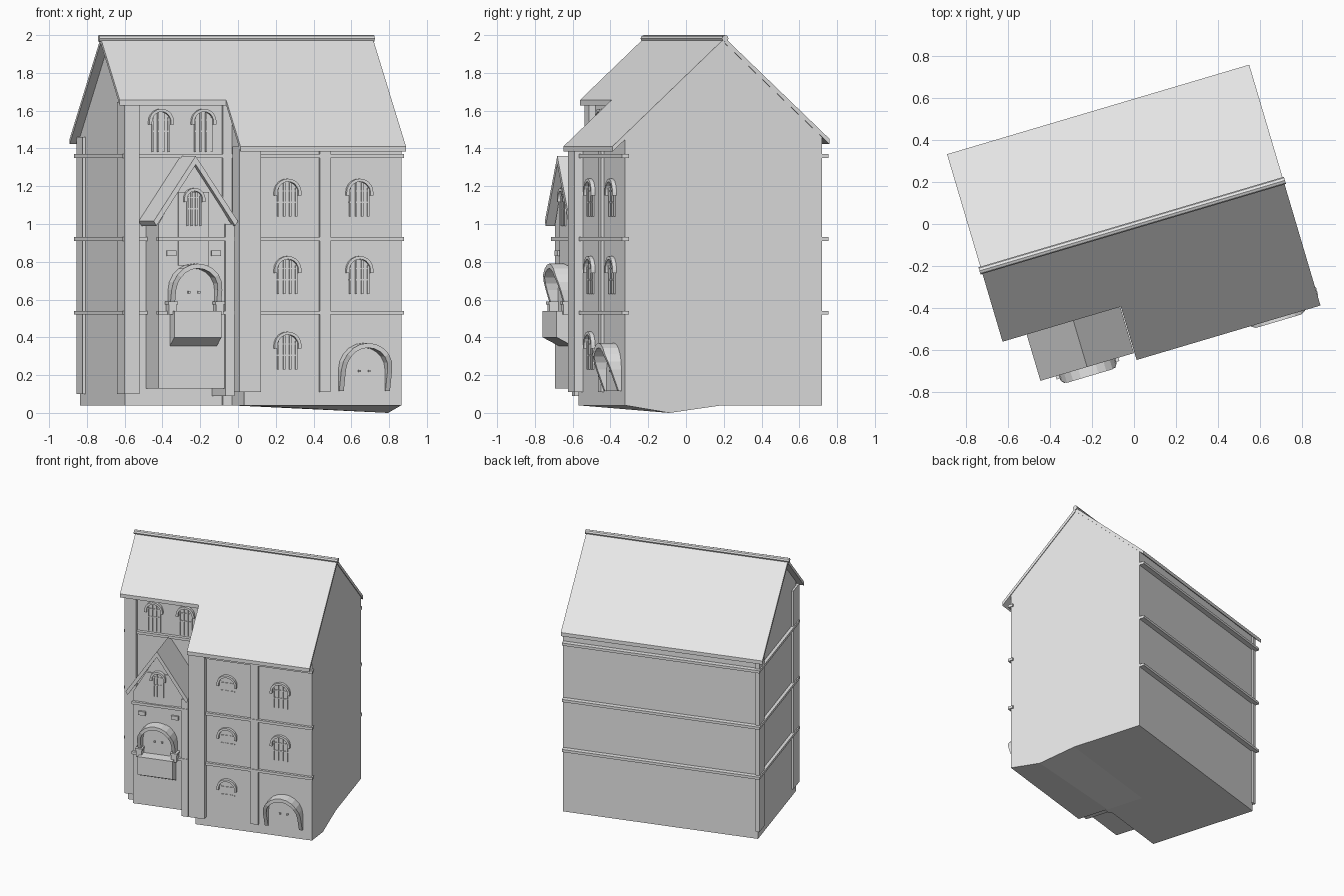
import bpy, bmesh, math

cube = bpy.data.objects.get("Cube")
if cube:
    bpy.data.objects.remove(cube, do_unlink=True)

TURN = math.radians(16.5)  # the house stands turned on its plot
stone = bpy.data.materials.new("pale_grey_stone")
stone.use_nodes = True
stone.diffuse_color = (0.8, 0.8, 0.8, 1)
stone.node_tree.nodes["Principled BSDF"].inputs["Base Color"].default_value = (0.8, 0.8, 0.8, 1)


def finish(name, bm):
    bmesh.ops.recalc_face_normals(bm, faces=bm.faces)
    mesh = bpy.data.meshes.new(name)
    bm.to_mesh(mesh)
    bm.free()
    mesh.materials.append(stone)
    ob = bpy.data.objects.new(name, mesh)
    ob.rotation_euler.z = TURN
    bpy.context.collection.objects.link(ob)
    return ob


def add_prism(bm, pts, a, b, axis="y"):
    """Extrude an outline (x,z) along y, or (y,z) along x."""
    put = (lambda p, t: (p[0], t, p[1])) if axis == "y" else (lambda p, t: (t, p[0], p[1]))
    ends = [[bm.verts.new(put(p, t)) for p in pts] for t in (a, b)]
    for ring in ends:
        bm.faces.new(ring)
    n = len(pts)
    for i in range(n):
        j = (i + 1) % n
        bm.faces.new((ends[0][i], ends[0][j], ends[1][j], ends[1][i]))


def prism(name, pts, a, b, axis="y"):
    bm = bmesh.new()
    add_prism(bm, pts, a, b, axis)
    return finish(name, bm)


def rect(x0, x1, z0, z1):
    return [(x0, z0), (x1, z0), (x1, z1), (x0, z1)]


def box(name, x0, x1, y0, y1, z0, z1):
    return prism(name, rect(x0, x1, z0, z1), y0, y1)


def arch(x, z0, half, height, steps=10):
    """Open outline of an arch, from one foot to the other."""
    rise = min(half, height)
    spring = z0 + height - rise
    curve = [(x + half * math.cos(math.pi * i / steps),
              spring + rise * math.sin(math.pi * i / steps)) for i in range(steps + 1)]
    return [(x + half, z0)] + curve + [(x - half, z0)]


def window(name, x, wall, z0, half=0.074, height=0.2):
    bm = bmesh.new()
    spring = z0 + height - half
    # arched hood, with short returns below the springing
    outer = arch(x, spring - 0.015, half, half + 0.015)
    inner = arch(x, spring - 0.015, half - 0.016, half - 0.001)
    add_prism(bm, outer + inner[::-1], wall - 0.022, wall + 0.01)
    # glazing bars
    reach = half - 0.018
    for k in (-0.9, -0.3, 0.3, 0.9):
        bx = x + k * reach
        top = spring + math.sqrt(1 - k * k) * reach
        add_prism(bm, rect(bx - 0.005, bx + 0.005, z0, top), wall - 0.008, wall + 0.01)
    for z in (spring - 0.055, spring + 0.005):
        add_prism(bm, rect(x - reach, x + reach, z, z + 0.007), wall - 0.006, wall + 0.01)
    return finish(name, bm)


def hood(name, x, wall, z0, half, height, low, high):
    """Arched door surround that leans outward towards its top."""
    bm = bmesh.new()
    out, inn = arch(x, z0, half, height), arch(x, z0, half - 0.025, height - 0.025)
    rings = []
    for line, front in ((out, 0), (out, 1), (inn, 1), (inn, 0)):
        ring = []
        for px, pz in line:
            t = min(1, (pz - z0) / (height * 0.75))
            depth = low + (high - low) * t if front else -0.01
            ring.append(bm.verts.new((px, wall - depth, pz)))
        rings.append(ring)
    for r in range(4):
        a, b = rings[r], rings[(r + 1) % 4]
        for i in range(len(a) - 1):
            bm.faces.new((a[i], a[i + 1], b[i + 1], b[i]))
    for end in (0, -1):
        bm.faces.new([r[end] for r in rings])
    finish(name, bm)
    # door leaf and two knobs
    prism(name + "_door", arch(x, z0, half - 0.02, height - 0.02), wall - 0.006, wall + 0.01)
    for s in (-1, 1):
        kx, kz = x + s * 0.027, z0 + height * 0.42
        box(name + "_knob", kx - 0.006, kx + 0.006, wall - 0.018, wall, kz - 0.006, kz + 0.006)


# Key lines of the plan
LEFT, NOTCH, RIGHT = -0.715, -0.13, 0.737
BACK, HALL, WING, TOWER = 0.533, -0.31, -0.555, -0.545
RIDGE_Y, RIDGE_Z, SLOPE, BASE = -0.005, 1.985, 0.925, 0.04


def roof_z(y, drop=0.0):
    return RIDGE_Z - SLOPE * abs(y - RIDGE_Y) - drop


def walls(name, front, x0, x1):
    pts = [(front, BASE), (HALL, BASE), (-0.02, BASE), (BACK, BASE), (BACK, roof_z(BACK, 0.012)),
           (RIDGE_Y, roof_z(RIDGE_Y, 0.012)), (front, roof_z(front, 0.012))]
    if front == HALL:
        pts.pop(1)
    return prism(name, pts, x0, x1, "x")


# Main walls; the ground edge dips at the right gable
walls("hall_walls", HALL, LEFT, NOTCH)
wing = walls("wing_walls", WING, NOTCH, RIGHT)
for v in wing.data.vertices:
    if v.co.x > 0 and abs(v.co.y - HALL) < 0.01:
        v.co.z = 0


def roof(name, front, x0, x1):
    back, th = 0.572, 0.028
    pts = [(back, roof_z(back)), (RIDGE_Y, RIDGE_Z), (front, roof_z(front)),
           (front, roof_z(front, th)), (RIDGE_Y, RIDGE_Z - th), (back, roof_z(back, th))]
    prism(name, pts, x0, x1, "x")


# Main roof and ridge roll
roof("hall_roof", -0.36, -0.76, -0.172)
roof("wing_roof", -0.625, -0.172, 0.742)
roll = [(RIDGE_Y + 0.018 * math.cos(i * math.pi / 4), 1.982 + 0.018 * math.sin(i * math.pi / 4))
        for i in range(8)]
prism("ridge_roll", roll, -0.77, 0.749, "x")

# Entrance tower with its gable roof
MID = -0.408
prism("tower_walls", [(-0.6, 0.13), (-0.2, 0.13), (-0.2, 1.0), (MID, 1.33), (-0.6, 1.0)], TOWER, HALL + 0.02)
prism("tower_roof", [(-0.64, 1.015), (MID, 1.36), (-0.175, 1.015), (-0.19, 0.99),
                     (MID, 1.315), (-0.625, 0.99)], -0.59, -0.29)
box("tower_corner_pier", -0.235, -0.185, TOWER - 0.015, HALL, 0.09, 1.0)
box("tower_panel", MID - 0.085, MID + 0.085, TOWER - 0.008, TOWER + 0.01, 0.78, 1.17)
for s in (-1, 1):
    lx = MID + s * 0.123
    box("tower_lamp", lx - 0.026, lx + 0.026, TOWER - 0.015, TOWER + 0.01, 0.83, 0.86)

# Piers at corners and between the bays
box("wing_corner_pier", -0.17, -0.05, WING - 0.045, -0.47, 0.11, 1.41)
box("wing_middle_pier", 0.284, 0.341, WING - 0.015, WING + 0.02, 0.11, 1.41)
box("hall_front_pier", -0.73, -0.645, HALL - 0.035, -0.21, 0.1, 1.645)
box("hall_back_pier", -0.73, -0.7, 0.43, 0.545, 0.1, 1.46)
box("hall_inner_pier", -0.18, NOTCH, HALL - 0.02, HALL + 0.02, BASE, 1.66)

# String courses round the building
for z in (0.53, 0.92, 1.36):
    lo, hi = z - 0.01, z + 0.01
    box("wing_course", -0.16, 0.746, WING - 0.02, WING + 0.02, lo, hi)
    box("hall_course", -0.735, NOTCH, HALL - 0.025, HALL + 0.02, lo, hi)
    box("gable_course", -0.738, -0.7, HALL - 0.025, 0.565, lo, hi)
    box("back_course", -0.738, RIGHT - 0.002, BACK - 0.02, 0.57, lo, hi)
    if z < 1:
        box("tower_course", -0.605, -0.185, TOWER - 0.02, TOWER + 0.02, lo, hi)

# Windows
for z in (1.04, 0.63, 0.23):
    window("wing_window", 0.106, WING, z)
    if z > 0.5:
        window("wing_window", 0.503, WING, z)
for x in (-0.52, -0.285):
    window("hall_window", x, HALL, 1.38, 0.068, 0.23)
window("tower_window", MID, TOWER - 0.008, 0.99, 0.058, 0.2)

# Street door, and balcony door with its balcony
hood("street_arch", 0.53, WING, 0.115, 0.14, 0.255, 0.015, 0.085)
hood("balcony_arch", MID, TOWER, 0.53, 0.14, 0.26, 0.03, 0.09)
prism("balcony", [(-0.632, 0.4), (-0.632, 0.54), (TOWER + 0.01, 0.54), (TOWER + 0.01, 0.35)],
      MID - 0.13, MID + 0.13, "x")
for s in (-1, 1):
    px = MID + s * 0.13
    box("balcony_post", px - 0.02, px + 0.02, -0.6, TOWER, 0.52, 0.575)
    box("balcony_post_cap", px - 0.026, px + 0.026, -0.606, TOWER, 0.575, 0.59)
